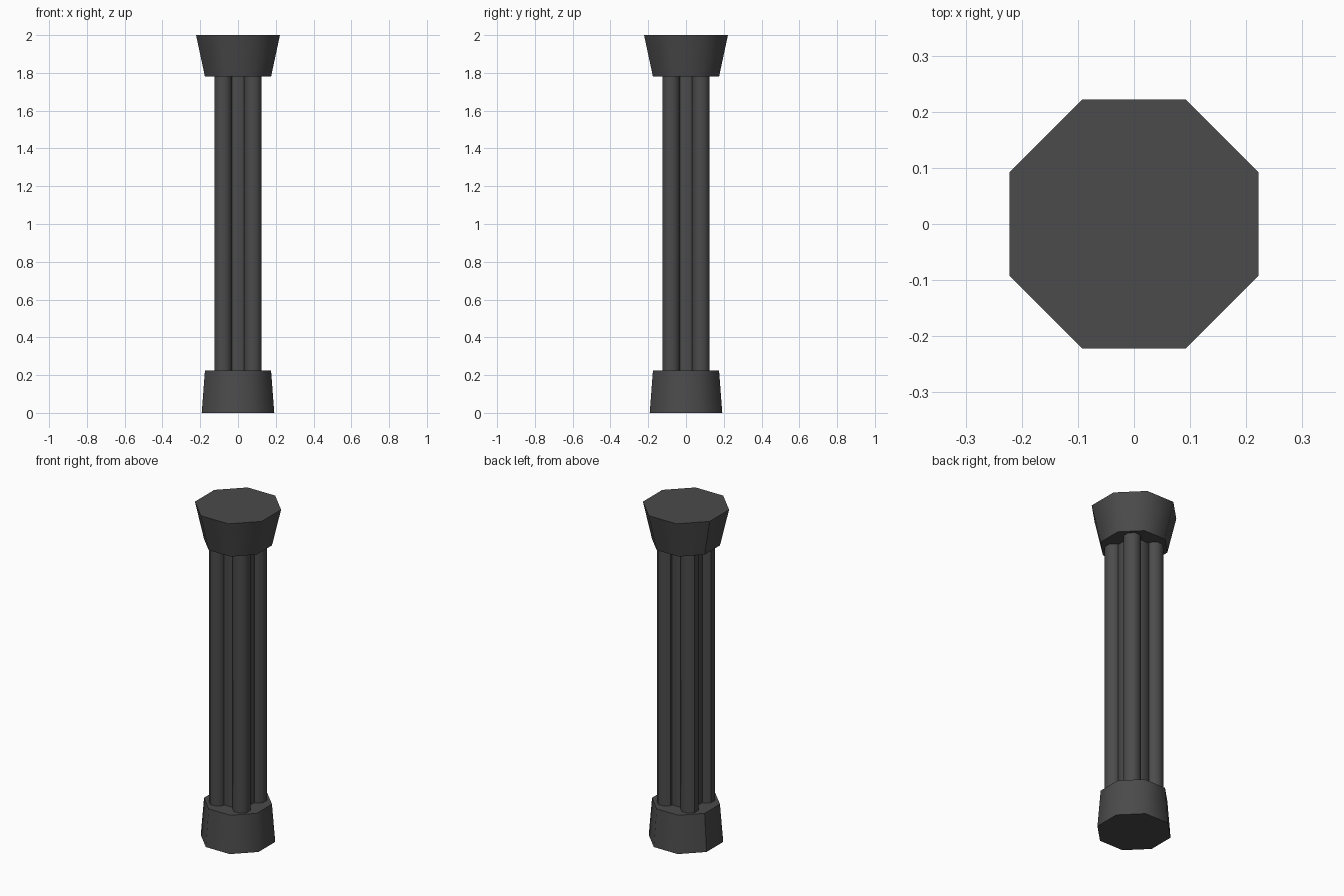
import bpy, bmesh, math

if "Cube" in bpy.data.objects:
    bpy.data.objects.remove(bpy.data.objects["Cube"])

stone = bpy.data.materials.new("dark grey stone")
stone.diffuse_color = (0.07, 0.07, 0.07, 1)
stone.use_nodes = True
stone.node_tree.nodes["Principled BSDF"].inputs["Base Color"].default_value = stone.diffuse_color


def octagon_prism(name, x, y, z0, z1, a0, a1):
    """Eight-sided prism; a0 and a1 are the bottom and top half-widths across flats."""
    k = 1 / math.cos(math.pi / 8)
    bm = bmesh.new()
    rings = []
    for z, a in ((z0, a0), (z1, a1)):
        angles = [math.pi / 8 + i * math.pi / 4 for i in range(8)]
        rings.append([bm.verts.new((x + a * k * math.cos(t), y + a * k * math.sin(t), z))
                      for t in angles])
    low, high = rings
    bm.faces.new(low[::-1])
    bm.faces.new(high)
    for i in range(8):
        j = (i + 1) % 8
        f = bm.faces.new((low[i], low[j], high[j], high[i]))
        f.smooth = True
    # crisp rims, plus the one hard seam up the side
    for e in bm.edges:
        upright = abs(e.verts[0].co.z - e.verts[1].co.z) > 1e-5
        e.smooth = upright
    bm.edges.get((low[3], high[3])).smooth = False
    me = bpy.data.meshes.new(name)
    bm.to_mesh(me)
    bm.free()
    me.materials.append(stone)
    ob = bpy.data.objects.new(name, me)
    bpy.context.collection.objects.link(ob)
    return ob


# base and capital
octagon_prism("base", 0, 0, 0, 0.225, 0.192, 0.175)
octagon_prism("capital", 0, 0, 1.78, 2.0, 0.175, 0.222)

# shaft: central core with four corner columns
octagon_prism("shaft_core", 0, 0, 0.225, 1.78, 0.085, 0.085)
for sx, side in ((-1, "left"), (1, "right")):
    for sy, face in ((-1, "front"), (1, "back")):
        octagon_prism(f"column_{face}_{side}", sx * 0.079, sy * 0.079,
                      0.225, 1.78, 0.046, 0.046)
